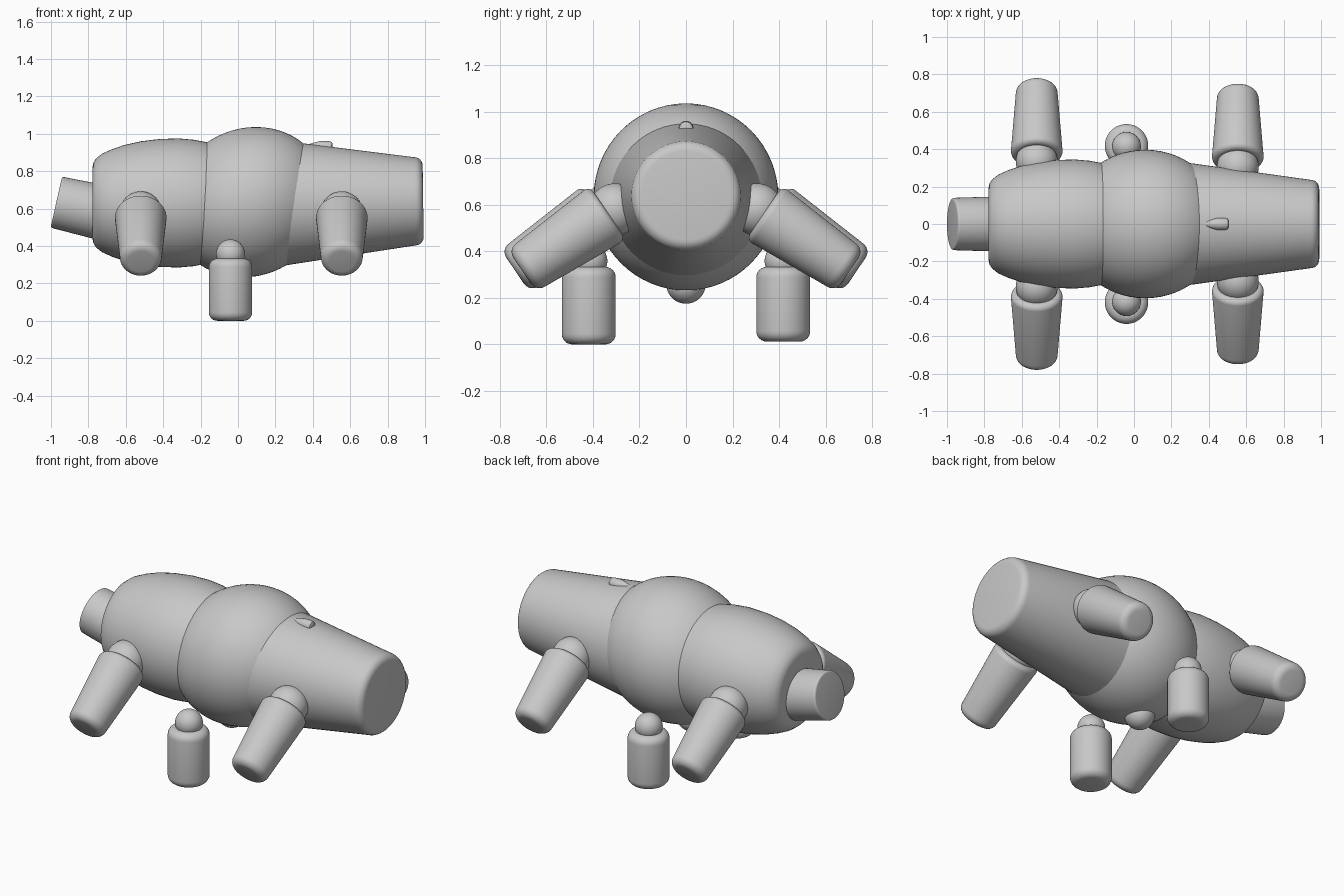
import bpy, bmesh, math
from mathutils import Vector, Matrix

cube = bpy.data.objects.get("Cube")
if cube:
    bpy.data.objects.remove(cube)

grey = bpy.data.materials.new("plain grey")
COLOUR = (0.58, 0.58, 0.58, 1)
grey.diffuse_color = COLOUR
grey.use_nodes = True
grey.node_tree.nodes["Principled BSDF"].inputs["Base Color"].default_value = COLOUR


def finish(name, bm):
    bmesh.ops.recalc_face_normals(bm, faces=bm.faces)
    mesh = bpy.data.meshes.new(name)
    bm.to_mesh(mesh)
    bm.free()
    mesh.materials.append(grey)
    ob = bpy.data.objects.new(name, mesh)
    bpy.context.collection.objects.link(ob)
    bpy.ops.object.select_all(action='DESELECT')
    ob.select_set(True)
    bpy.context.view_layer.objects.active = ob
    bpy.ops.object.shade_smooth_by_angle(angle=math.radians(40))
    return ob


def lathe(name, profile, start, direction, sides=64):
    """Turn (distance, radius) points about an axis, with capped ends."""
    rot = Vector(direction).to_track_quat('Z', 'Y').to_matrix().to_4x4()
    bm = bmesh.new()
    rings = [[bm.verts.new((r * math.cos(math.tau * i / sides),
                            r * math.sin(math.tau * i / sides), t))
              for i in range(sides)] for t, r in profile]
    for a, b in zip(rings, rings[1:]):
        for i in range(sides):
            j = (i + 1) % sides
            bm.faces.new((a[i], a[j], b[j], b[i]))
    bm.faces.new(rings[0])
    bm.faces.new(rings[-1])
    bm.transform(Matrix.Translation(start) @ rot)
    return finish(name, bm)


def rounded(length, r0, r1, b0, b1, steps=6):
    """Profile of a tapered cylinder with rounded rims."""
    arc = [math.pi / 2 * k / steps for k in range(steps + 1)]
    first = [(b0 * (1 - math.sin(a)), r0 - b0 * (1 - math.cos(a))) for a in reversed(arc)]
    first = [(b0 * (1 - math.cos(a)), r0 - b0 * (1 - math.sin(a))) for a in arc]
    last = [(length - b1 * (1 - math.sin(a)), r1 - b1 * (1 - math.cos(a))) for a in arc]
    return first + last


def ball(name, centre, radii, shear=0.0):
    bm = bmesh.new()
    bmesh.ops.create_uvsphere(bm, u_segments=64, v_segments=32, radius=1)
    for v in bm.verts:
        x, y, z = (c * r for c, r in zip(v.co, radii))
        v.co = Vector((x + shear * z, y, z)) + Vector(centre)
    return finish(name, bm)


# Trunk: swollen middle, barrel on the -x side, tapering cone on the +x side
ball("middle_bulge", (0.06, 0, 0.634), (0.42, 0.397, 0.402), shear=0.09)
lathe("barrel_body", [(0, 0.195), (0.004, 0.215), (0.018, 0.238), (0.05, 0.263),
                      (0.1, 0.286), (0.17, 0.310), (0.26, 0.330), (0.36, 0.342),
                      (0.46, 0.345), (0.54, 0.338), (0.61, 0.325), (0.75, 0.28)],
      (-0.777, 0, 0.63), (1, 0, 0))
lathe("cone_body", rounded(0.89, 0.352, 0.236, 0.01, 0.045), (0.1, 0, 0.627),
      (1, 0, 0.014))
lathe("end_stub", rounded(0.35, 0.15, 0.14, 0.01, 0.012), (-0.63, 0, 0.557),
      (-0.975, 0, 0.22))

# Small details on the trunk
lathe("top_nub", [(0, 0.008), (0.01, 0.012), (0.055, 0.026), (0.08, 0.032),
                  (0.125, 0.032), (0.138, 0.028), (0.142, 0.02)],
      (0.363, 0, 0.931), (1, 0, -0.02), sides=32)
ball("underside_nub", (-0.04, 0, 0.26), (0.085, 0.085, 0.085))

# Limbs on both sides
for side, word in ((-1, "right"), (1, "left")):
    for x, shift, end in ((-0.52, 0.0, "barrel"), (0.555, 0.03, "cone")):
        ball(f"{end}_limb_joint_{word}", (x, side * (0.335 - shift), 0.58),
             (0.112, 0.112, 0.112))
        lathe(f"{end}_limb_{word}", rounded(0.445, 0.138, 0.112, 0.03, 0.045),
              (x, side * (0.366 - shift), 0.566), (0, side * 0.367, -0.248))
    # Upright stubby legs under the middle
    base = 0.0 if side < 0 else 0.012
    ball(f"stub_leg_joint_{word}", (-0.04, side * 0.415, 0.358), (0.077, 0.077, 0.077))
    lathe(f"stub_leg_{word}", rounded(0.333 - base, 0.116, 0.116, 0.045, 0.045),
          (-0.04, side * 0.418, base), (0, 0, 1))
